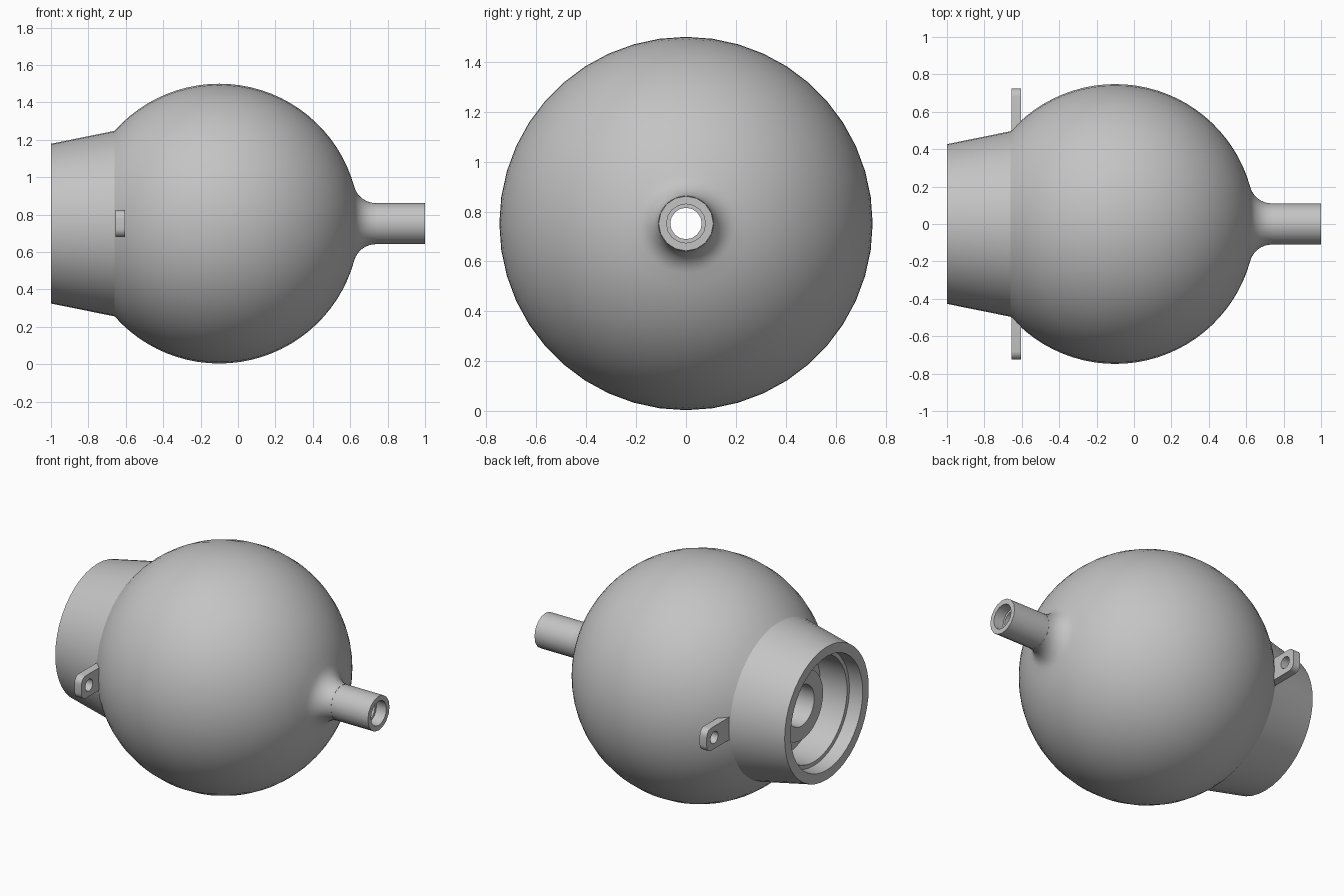
import bpy, bmesh, math
from mathutils import Matrix, Vector

old = bpy.data.objects.get("Cube")
if old:
    bpy.data.objects.remove(old, do_unlink=True)

grey = bpy.data.materials.new("mid grey")
grey.use_nodes = True
colour = (0.55, 0.55, 0.55, 1)
grey.diffuse_color = colour
grey.node_tree.nodes["Principled BSDF"].inputs["Base Color"].default_value = colour

AXIS_Z = 0.752          # height of the main axis
CX, R = -0.1, 0.748     # sphere centre and radius
NECK_R, BORE_R = 0.11, 0.063


def finish(bm, name, angle):
    bmesh.ops.recalc_face_normals(bm, faces=bm.faces)
    mesh = bpy.data.meshes.new(name)
    bm.to_mesh(mesh)
    bm.free()
    mesh.materials.append(grey)
    obj = bpy.data.objects.new(name, mesh)
    bpy.context.collection.objects.link(obj)
    bpy.ops.object.select_all(action="DESELECT")
    obj.select_set(True)
    bpy.context.view_layer.objects.active = obj
    bpy.ops.object.shade_smooth_by_angle(angle=math.radians(angle))
    return obj


def revolve(name, profile, sides):
    """Closed (x, radius) profile turned around the main axis."""
    bm = bmesh.new()
    verts = [bm.verts.new((x, 0, r)) for x, r in profile]
    edges = [bm.edges.new((verts[i - 1], v)) for i, v in enumerate(verts)]
    bmesh.ops.spin(bm, geom=verts + edges, cent=(0, 0, 0), axis=(1, 0, 0),
                   angle=math.tau, steps=sides, use_merge=True)
    bmesh.ops.remove_doubles(bm, verts=bm.verts, dist=1e-5)
    bmesh.ops.translate(bm, verts=bm.verts, vec=(0, 0, AXIS_Z))
    return finish(bm, name, 25)


def arc(cx, cy, r, a0, a1, n):
    return [(cx + r * math.cos(a0 + (a1 - a0) * i / n),
             cy + r * math.sin(a0 + (a1 - a0) * i / n)) for i in range(n + 1)]


# Round body: tapered socket, sphere and fillet running into the neck
fillet = 0.12
fillet_r = NECK_R + fillet
fillet_dx = math.sqrt((R + fillet) ** 2 - fillet_r ** 2)
contact = math.atan2(fillet_r, fillet_dx)
shoulder = math.acos((-0.66 - CX) / R)
outside = [(-1, 0.427)]
outside += arc(CX, 0, R, shoulder, contact, 28)
outside += arc(CX + fillet_dx, fillet_r, fillet,
               math.pi + contact, 1.5 * math.pi, 8)[1:]
inside = [(outside[-1][0], BORE_R), (0.5, BORE_R), (0.5, 0.13),
          (-0.82, 0.13), (-0.82, 0.22), (-0.72, 0.22),   # hub
          (-0.72, 0.335), (-0.91, 0.335), (-0.91, 0.36), (-1, 0.365)]
revolve("round_body", outside + inside, 44)

# Neck tube with a counterbored mouth
revolve("neck_tube", [(0.72, NECK_R), (1, NECK_R), (1, 0.078), (0.93, 0.078),
                      (0.93, BORE_R), (0.72, BORE_R)], 16)


def lug(name, side):
    """Flat drilled tab with two rounded outer corners."""
    half, tip, root, corner = 0.0725, 0.725, 0.42, 0.045
    q = math.pi / 2
    outline = [(root, -half)]
    outline += arc(tip - corner, corner - half, corner, -q, 0, 6)
    outline += arc(tip - corner, half - corner, corner, 0, q, 6)
    outline.append((root, half))
    hole = arc(0.648, 0, 0.038, 0, math.tau, 16)[:-1]
    bm = bmesh.new()
    edges = []
    for loop in (outline, hole):
        vs = [bm.verts.new((-0.655, y * side, z + AXIS_Z)) for y, z in loop]
        edges += [bm.edges.new((vs[i - 1], v)) for i, v in enumerate(vs)]
    bmesh.ops.triangle_fill(bm, edges=edges, use_beauty=True)
    top = bmesh.ops.extrude_face_region(bm, geom=bm.faces[:], use_keep_orig=True)
    moved = [g for g in top["geom"] if isinstance(g, bmesh.types.BMVert)]
    bmesh.ops.translate(bm, verts=moved, vec=(0.05, 0, 0))
    finish(bm, name, 35)


lug("left_lug", 1)
lug("right_lug", -1)
